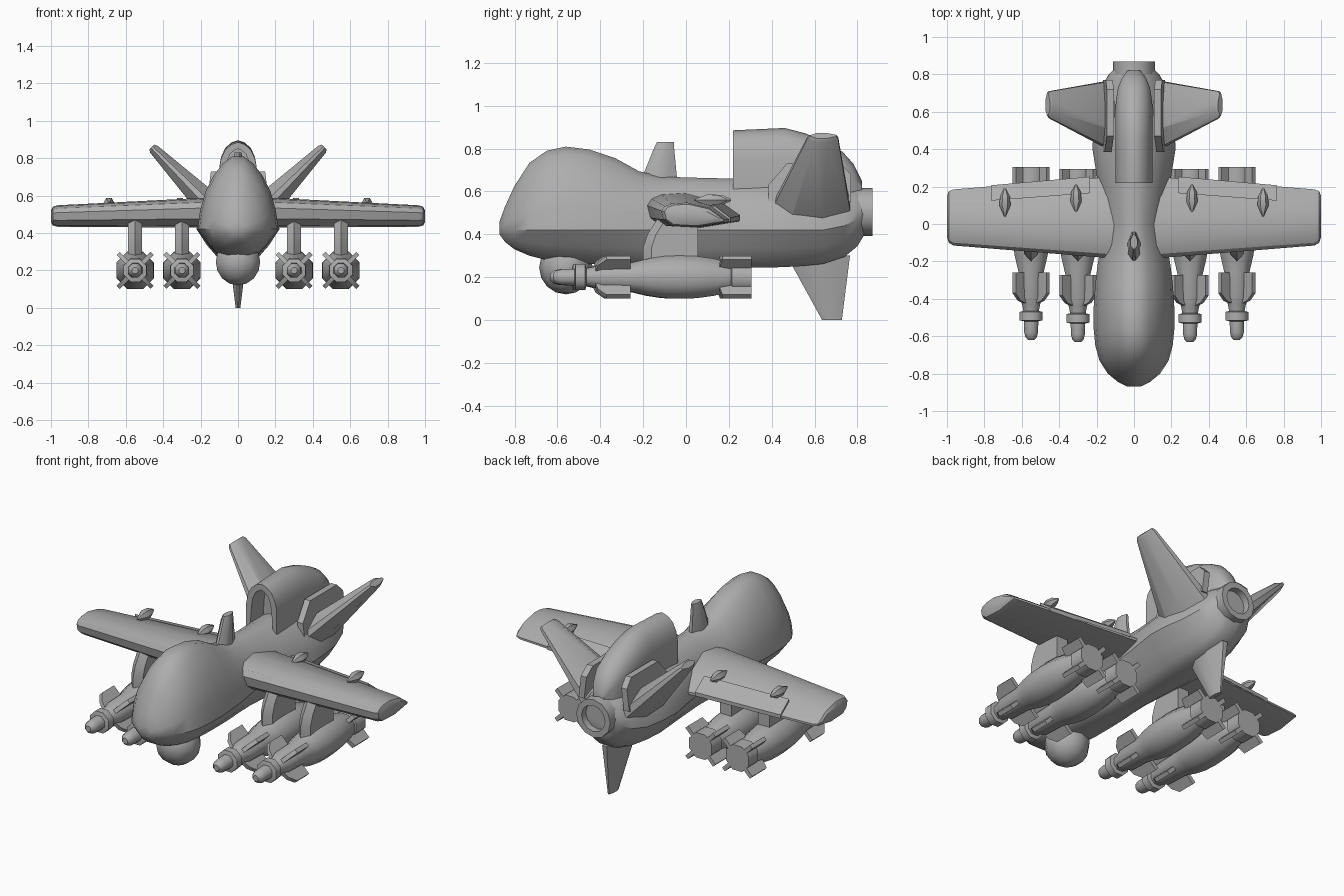
import bpy, bmesh, math
from mathutils import Vector

cube = bpy.data.objects.get("Cube")
if cube:
    bpy.data.objects.remove(cube, do_unlink=True)

GREY = (0.42, 0.42, 0.42, 1)
mat = bpy.data.materials.new("airframe_grey")
mat.use_nodes = True
mat.diffuse_color = GREY
bsdf = next(n for n in mat.node_tree.nodes if n.type == 'BSDF_PRINCIPLED')
bsdf.inputs["Base Color"].default_value = GREY
bsdf.inputs["Roughness"].default_value = 0.7


def loft(bm, rings):
    """Skin a list of closed rings and cap both ends; returns the caps."""
    loops = [[bm.verts.new(p) for p in ring] for ring in rings]
    n = len(loops[0])
    for a, b in zip(loops, loops[1:]):
        for i in range(n):
            j = (i + 1) % n
            bm.faces.new((a[i], a[j], b[j], b[i]))
    return bm.faces.new(loops[0][::-1]), bm.faces.new(loops[-1])


def recess(bm, face, rim, depth):
    """Sink a hole into a flat cap along y."""
    bmesh.ops.recalc_face_normals(bm, faces=bm.faces)
    bmesh.ops.inset_region(bm, faces=[face], thickness=rim)
    out = bmesh.ops.extrude_face_region(bm, geom=[face])
    verts = [v for v in out["geom"] if isinstance(v, bmesh.types.BMVert)]
    bmesh.ops.translate(bm, verts=verts, vec=(0, depth, 0))
    bmesh.ops.delete(bm, geom=[face], context='FACES_ONLY')


def finish(name, bm, mirror=False, angle=38):
    bmesh.ops.recalc_face_normals(bm, faces=bm.faces)
    me = bpy.data.meshes.new(name)
    bm.to_mesh(me)
    bm.free()
    me.materials.append(mat)
    me.shade_smooth()
    me.set_sharp_from_angle(angle=math.radians(angle))
    ob = bpy.data.objects.new(name, me)
    bpy.context.collection.objects.link(ob)
    if mirror:
        ob.modifiers.new("Mirror", 'MIRROR').use_mirror_merge = False
    return ob


def revolve(bm, profile, n, centre, phase=0.0):
    """Turned part along y from (y, radius) pairs."""
    cx, cz = centre
    turn = [phase + 2 * math.pi * i / n for i in range(n)]
    return loft(bm, [[(cx + r * math.cos(a), y, cz + r * math.sin(a))
                      for a in turn] for y, r in profile])


FOIL = [(0, .12), (.25, .5), (.65, .5), (1, .15)]
SLAB = [(0, .5), (1, .5)]


def blade(bm, stations, normal, section=FOIL):
    """Fin through stations of (x, z, y front, y back, thickness)."""
    nx, nz = normal
    rings = []
    for x, z, y0, y1, t in stations:
        side = [(c, s * t) for c, s in section]
        outline = side + [(c, -s) for c, s in reversed(side)]
        rings.append([(x + nx * s, y0 + (y1 - y0) * c, z + nz * s)
                      for c, s in outline])
    loft(bm, rings)


# Fuselage: y, half width, top, crease height, bottom
BODY = [(-.87, .035, .46, .42, .40), (-.845, .085, .53, .42, .365),
        (-.80, .14, .63, .42, .33), (-.73, .185, .74, .42, .30),
        (-.65, .207, .797, .42, .28), (-.56, .216, .817, .42, .27),
        (-.45, .216, .803, .42, .262), (-.33, .208, .762, .42, .257),
        (-.22, .195, .70, .42, .252), (-.12, .178, .675, .42, .25),
        (0, .165, .67, .42, .247), (.2, .19, .665, .42, .245),
        (.4, .222, .66, .42, .245), (.52, .217, .65, .42, .25),
        (.64, .197, .645, .42, .262), (.74, .17, .635, .44, .295),
        (.80, .135, .62, .47, .345), (.83, .105, .605, .5, .395)]
UPPER = [(1, 0), (.94, .25), (.81, .5), (.61, .72), (.37, .89), (.14, .98)]
LOWER = [(.28, 1), (.5, .85), (.74, .5)]


def body_ring(y, w, top, mid, low):
    half = [(w * a, mid + (top - mid) * b) for a, b in UPPER]
    under = [(w * a, mid - (mid - low) * b) for a, b in LOWER]
    half = under + half
    return ([(x, y, z) for x, z in half]
            + [(-x, y, z) for x, z in reversed(half)])


bm = bmesh.new()
loft(bm, [body_ring(*s) for s in BODY])
finish("fuselage", bm, angle=36)

# Dorsal engine hump with open intake: y, half width, top
HUMP = [(.22, .1, .885), (.46, .1, .896), (.56, .1, .87), (.66, .097, .825),
        (.73, .085, .785), (.78, .065, .73), (.82, .035, .65)]
ARCH = [(1, 0), (1, .55), (.9, .72), (.68, .87), (.36, .96)]
bm = bmesh.new()
rings = []
for y, w, top in HUMP:
    half = [(w * a, .58 + (top - .58) * b) for a, b in ARCH]
    rings.append([(x, y, z) for x, z in half] + [(0, y, top)]
                 + [(-x, y, z) for x, z in reversed(half)])
front, _ = loft(bm, rings)
recess(bm, front, .035, .12)
finish("engine_hump", bm, angle=40)

# Exhaust nozzle
bm = bmesh.new()
_, back = revolve(bm, [(.76, .112), (.87, .112)], 12, (0, .505))
recess(bm, back, .035, -.06)
finish("exhaust_nozzle", bm)

# Sensor ball under the nose
bm = bmesh.new()
bmesh.ops.create_uvsphere(bm, u_segments=10, v_segments=8, radius=.125)
bmesh.ops.translate(bm, verts=bm.verts, vec=(0, -.56, .245))
finish("sensor_ball", bm, angle=50)

# Antenna and ventral fin
bm = bmesh.new()
blade(bm, [(0, .64, -.215, -.04, .07), (0, .80, -.15, -.055, .05),
           (0, .83, -.135, -.055, .035)], (1, 0))
finish("antenna", bm)
bm = bmesh.new()
blade(bm, [(0, .3, .47, .765, .1), (0, 0, .635, .727, .025)], (1, 0))
finish("ventral_fin", bm)

# V tail and its root fairings
bm = bmesh.new()
blade(bm, [(.13, .525, .4, .765, .15), (.45, .848, .565, .71, .055),
           (.462, .86, .58, .70, .035)], (-.7, .7))
finish("tail_fin", bm, True, 25)
bm = bmesh.new()
SIDE = [(.385, .55), (.385, .63), (.47, .73), (.72, .73), (.77, .68), (.77, .55)]
loft(bm, [[(x + (.73 - z) * .12, y, z) for y, z in SIDE] for x in (.108, .145)])
finish("tail_root_fairing", bm, True)

# Wings: chord fraction and height for one airfoil, placed at each station
AIRFOIL = [(0, .66), (.05, .85), (.16, .96), (.4, 1), (.75, .78), (1, .3),
           (1, .2), (.55, 0), (.15, .06), (.03, .3)]


def wing_ring(x, front, back, low, high):
    return [(x, front + (back - front) * c, low + (high - low) * h)
            for c, h in AIRFOIL]


bm = bmesh.new()
loft(bm, [wing_ring(.1, -.185, .255, .428, .592),
          wing_ring(.965, -.115, .185, .433, .548),
          wing_ring(.99, -.1, .175, .44, .54),
          wing_ring(1, -.07, .15, .46, .52)])
finish("wing", bm, True, 30)

# Raised flap panels on the trailing edge, with their actuators
bm = bmesh.new()
loft(bm, [[(x, f, z + .01), (x, b, e + .01), (x, b, e - .012), (x, f, z - .02)]
          for x, f, b, z, e in ((.235, .165, .253, .541, .478),
                                (.765, .125, .207, .53, .467))])
finish("flap", bm, True)
bm = bmesh.new()
for x, y in ((.31, .1), (.69, .08)):
    revolve(bm, [(y - .04, .004), (y + .02, .03), (y + .07, .026),
                 (y + .11, .006)], 6, (x, .56))
finish("flap_actuator", bm, True)

# Pylons and guided stores under each wing
STORE = [(-.62, .018), (-.605, .033), (-.58, .04), (-.52, .042), (-.515, .066),
         (-.47, .066), (-.465, .045), (-.43, .052), (-.39, .068), (-.26, .072),
         (-.17, .095), (-.1, .106), (-.03, .109), (.05, .106), (.13, .094),
         (.21, .072), (.215, .08), (.305, .08)]
for place, x, shift in (("inner", .3, -.012), ("outer", .55, 0)):
    bm = bmesh.new()
    loft(bm, [[(x, f, z), (x + .038, f + .04, z), (x + .038, .055, z),
               (x - .038, .055, z), (x - .038, f + .04, z)]
              for z, f in ((.25, -.2), (.34, -.2), (.4, -.18), (.47, -.135))])
    finish(place + "_pylon", bm, True)

    bm = bmesh.new()
    revolve(bm, [(y + shift, r) for y, r in STORE], 8, (x, .2), math.pi / 8)
    finish(place + "_store", bm, True, 46)

    bm = bmesh.new()
    for k in range(4):
        a = math.pi * (k / 2 + .25)
        c, s = math.cos(a), math.sin(a)
        for base, tip, end in ((-.43, -.37, -.26), (.14, .17, .305)):
            blade(bm, [(x + r * c, .2 + r * s, f + shift, end + shift, .024)
                       for r, f in ((.03, base), (.09, base + .02), (.128, tip))],
                  (-s, c), SLAB)
    finish(place + "_store_fins", bm, True)
